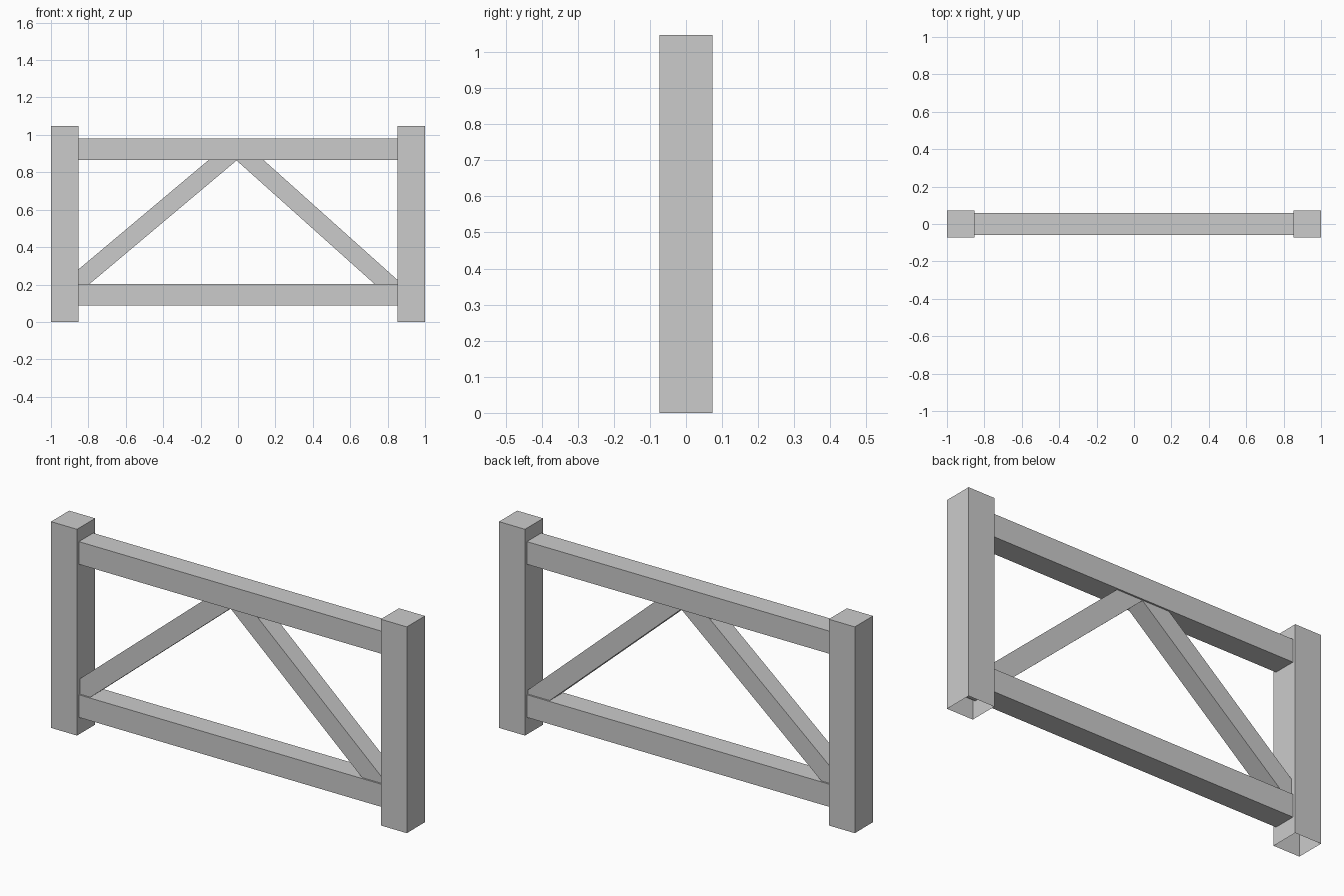
import bpy, bmesh, math
from mathutils import Vector, Matrix

if "Cube" in bpy.data.objects:
    bpy.data.objects.remove(bpy.data.objects["Cube"])


def box(name, size, matrix, open_bottom=False):
    bm = bmesh.new()
    bmesh.ops.create_cube(bm, size=1.0)
    bmesh.ops.scale(bm, vec=size, verts=bm.verts)
    if open_bottom:
        bottom = [f for f in bm.faces if f.normal.z < -0.9]
        bmesh.ops.delete(bm, geom=bottom, context='FACES_ONLY')
    mesh = bpy.data.meshes.new(name)
    bm.to_mesh(mesh)
    bm.free()
    ob = bpy.data.objects.new(name, mesh)
    ob.matrix_world = matrix
    bpy.context.collection.objects.link(ob)
    return ob


def beam(name, start, end, thick):
    # square bar between two (x, z) points
    (x0, z0), (x1, z1) = start, end
    length = math.hypot(x1 - x0, z1 - z0)
    angle = math.atan2(z1 - z0, x1 - x0)
    place = Matrix.Translation(((x0 + x1) / 2, 0, (z0 + z1) / 2))
    return box(name, (length, thick, thick), place @ Matrix.Rotation(-angle, 4, 'Y'))


POST, HEIGHT = 0.146, 1.048

# end posts, open underneath
for side, s in (("left", -1), ("right", 1)):
    place = Matrix.Translation((s * (1 - POST / 2), 0, HEIGHT / 2))
    box(side + "_post", (POST, POST, HEIGHT), place, open_bottom=True)

# horizontal rails, let into the posts
for name, z in (("bottom_rail", 0.144), ("top_rail", 0.922)):
    beam(name, (-0.927, z), (0.927, z), 0.115)

# diagonal braces, ends buried in rails and posts
beam("left_brace", (-0.873, 0.2), (-0.028, 0.91), 0.098)
beam("right_brace", (0.84, 0.17), (0.0135, 0.91), 0.098)
